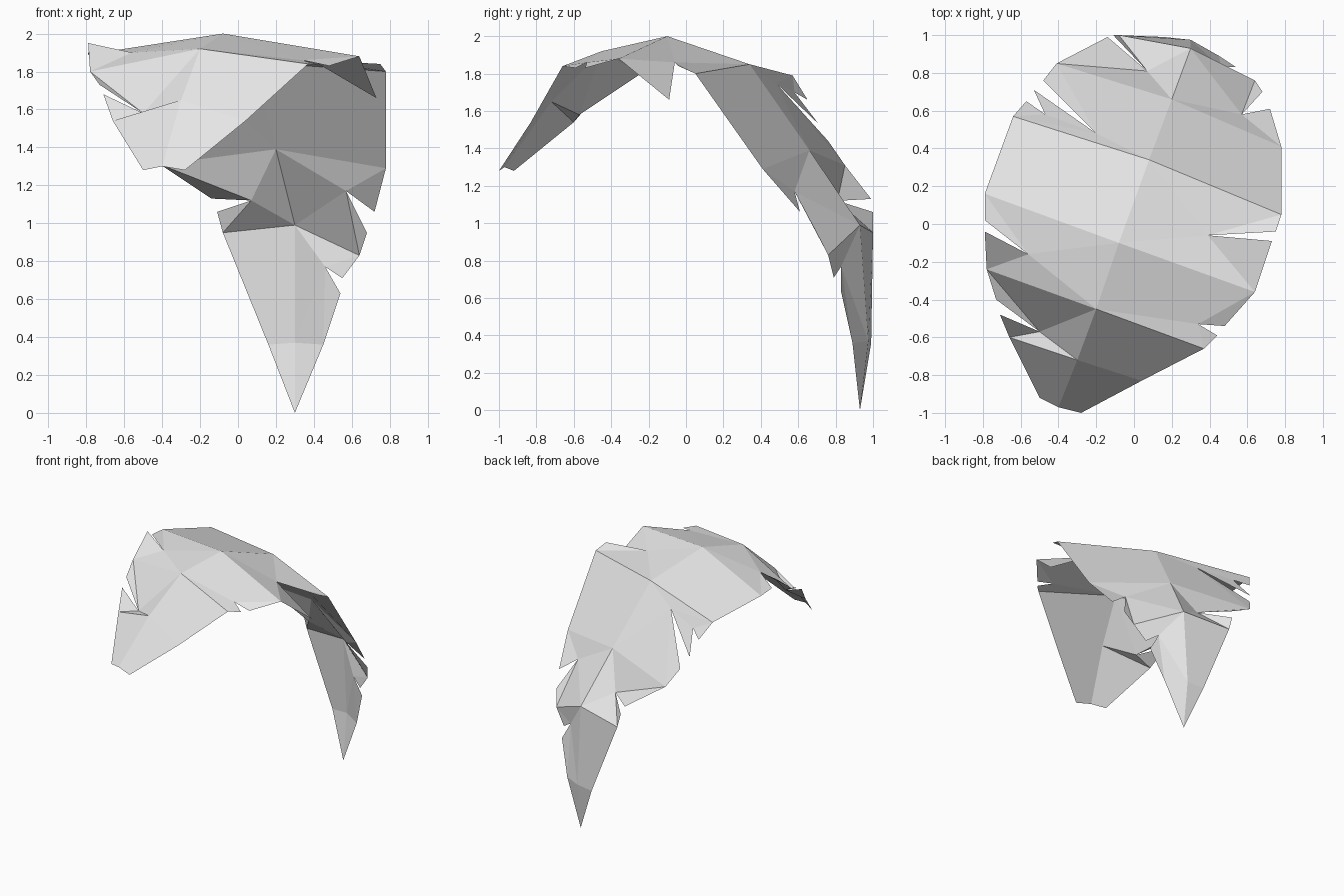
import bpy
import bmesh

# Remove the default object only
default_cube = bpy.data.objects.get("Cube")
if default_cube:
    bpy.data.objects.remove(default_cube, do_unlink=True)


def make_material(name, colour):
    """Plain single-colour material for viewport and render."""
    material = bpy.data.materials.new(name)
    material.use_nodes = True
    material.diffuse_color = colour
    shader = material.node_tree.nodes["Principled BSDF"]
    shader.inputs["Base Color"].default_value = colour
    return material


# Central vein of the arched leaf, from the stalk end to the drooping tip
central_vein = [
    (-.4, -.97, 1.3), (-.3, -.72, 1.65), (-.2, -.45, 1.92),
    (-.08, -.1, 2), (.08, .34, 1.85), (.2, .66, 1.39),
    (.3, .93, .99), (.3, .975, .37), (.3, .93, 0),
]

# Outer ends of the side veins, one for each vein point except the tip
positive_side_ribs = [
    (-.28, -1, 1.28), (.04, -.83, 1.54), (.37, -.66, 1.84),
    (.64, -.36, 1.88), (.78, .05, 1.8), (.78, .41, 1.29),
    (.64, .76, .83), (.45, .89, .36),
]
negative_side_ribs = [
    (-.5, -.92, 1.28), (-.66, -.6, 1.54), (-.78, -.24, 1.8),
    (-.79, .16, 1.89), (-.64, .57, 1.79), (-.41, .85, 1.31),
    (-.08, 1, .95), (.16, .99, .36),
]

# Torn edges, keyed by section: outer point, notch, outer point and so on
positive_side_tears = {
    2: [(.44, -.59, 1.83), (.34, -.53, 1.86), (.48, -.54, 1.83)],
    3: [(.73, -.09, 1.66), (.39, -.06, 1.86), (.75, -.04, 1.84)],
    5: [(.72, .61, 1.06), (.57, .58, 1.17), (.68, .7, .95)],
    6: [(.55, .79, .71), (.46, .83, .77), (.54, .83, .63)],
}
negative_side_tears = {
    1: [(-.71, -.48, 1.68), (-.5, -.57, 1.58), (-.73, -.4, 1.73)],
    2: [(-.79, -.04, 1.95), (-.56, -.16, 1.9), (-.79, .02, 1.9)],
    4: [(-.57, .65, 1.66), (-.47, .58, 1.7), (-.53, .71, 1.53),
        (-.2, .48, 1.75), (-.48, .76, 1.44)],
    5: [(-.14, .99, 1.13), (.07, .81, 1.12), (-.11, 1, 1.06)],
}


def section_faces(inner_start, rib_start, tears, rib_end, inner_end):
    """Facets of one torn section: flaps between notches, then a fan."""
    peaks, notches = tears[::2], tears[1::2]
    rim = [rib_start, *notches, rib_end]
    flaps = [[a, peak, b] for a, peak, b in zip(rim, peaks, rim[1:])]
    hub = notches[-1]
    ring = [rib_end, inner_end, inner_start, rib_start, *notches[:-1]]
    return flaps + [[hub, a, b] for a, b in zip(ring, ring[1:])]


def build_leaf(name, material):
    """Fill each section between neighbouring side veins on both halves."""
    mesh_builder = bmesh.new()
    shared_vertices = {}

    def vertex(point):
        if point not in shared_vertices:
            shared_vertices[point] = mesh_builder.verts.new(point)
        return shared_vertices[point]

    def add_half(ribs, tears, flip):
        # The tip closes the last section of each half
        ends = ribs[1:] + central_vein[-1:]
        for section, (rib, end) in enumerate(zip(ribs, ends)):
            inner_start, inner_end = central_vein[section:section + 2]
            if section in tears:
                faces = section_faces(inner_start, rib, tears[section],
                                      end, inner_end)
            else:
                # Whole section: dict keys drop the doubled tip point
                faces = [list(dict.fromkeys(
                    [inner_start, rib, end, inner_end]))]
            for face in faces:
                corners = [vertex(point) for point in face]
                mesh_builder.faces.new(corners[::-1] if flip else corners)

    add_half(positive_side_ribs, positive_side_tears, flip=False)
    add_half(negative_side_ribs, negative_side_tears, flip=True)

    mesh = bpy.data.meshes.new(name)
    mesh_builder.to_mesh(mesh)
    mesh_builder.free()
    mesh.materials.append(material)
    leaf = bpy.data.objects.new(name, mesh)
    bpy.context.scene.collection.objects.link(leaf)


pale_grey = make_material("pale_grey", (.8, .8, .8, 1))
build_leaf("torn_leaf", pale_grey)
